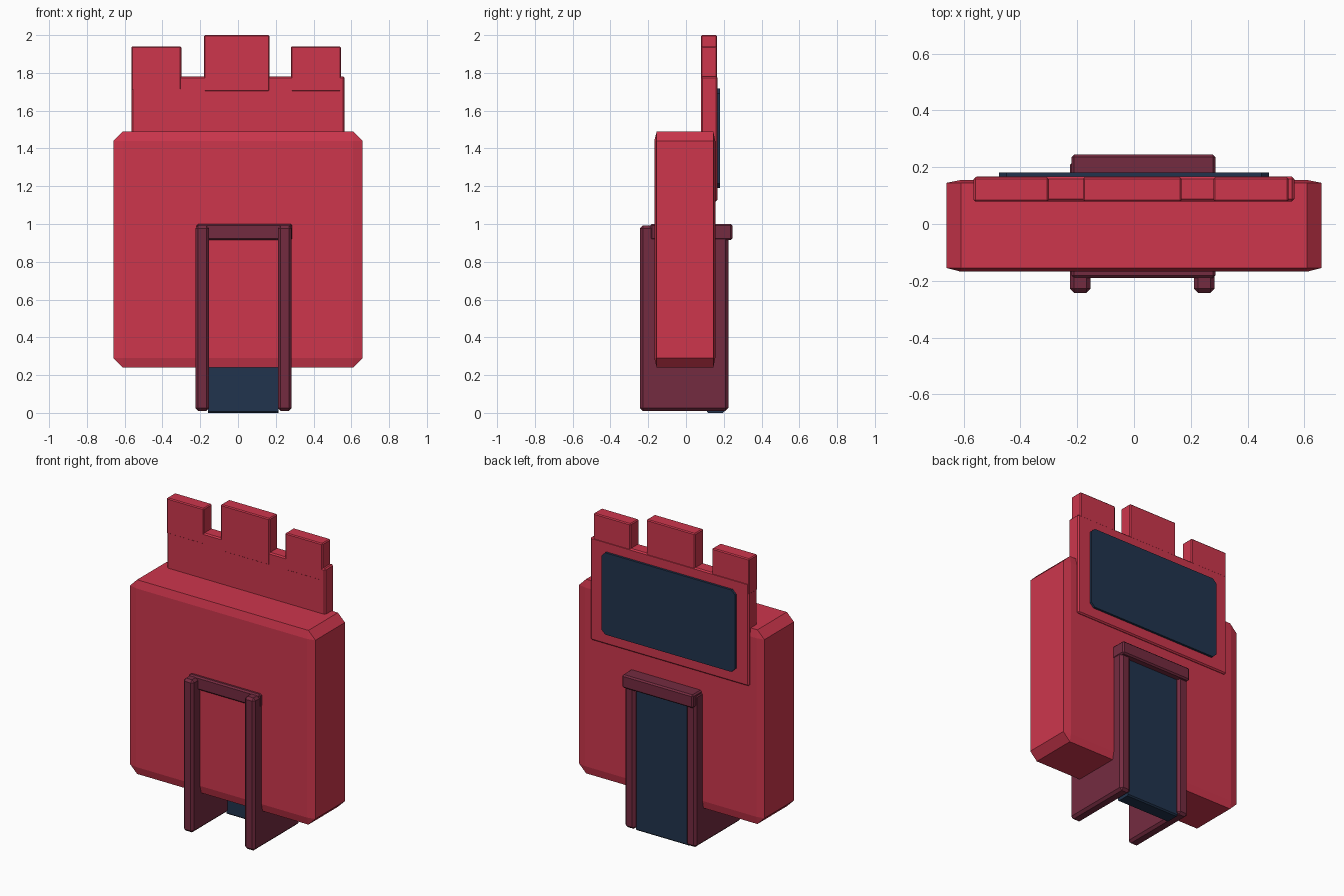
import bpy, bmesh

if "Cube" in bpy.data.objects:
    bpy.data.objects.remove(bpy.data.objects["Cube"])


def mat(name, col):
    m = bpy.data.materials.new(name)
    m.diffuse_color = (*col, 1)
    m.use_nodes = True
    m.node_tree.nodes["Principled BSDF"].inputs["Base Color"].default_value = m.diffuse_color
    return m


red = mat("red", (0.61, 0.037, 0.073))
maroon = mat("maroon", (0.175, 0.024, 0.051))
navy = mat("navy", (0.015, 0.034, 0.075))


def finish(name, bm, material):
    bmesh.ops.recalc_face_normals(bm, faces=bm.faces[:])
    me = bpy.data.meshes.new(name)
    bm.to_mesh(me)
    bm.free()
    me.materials.append(material)
    ob = bpy.data.objects.new(name, me)
    bpy.context.collection.objects.link(ob)
    return ob


def box(name, x, y, z, material, bevel=0.0, axes="xyz"):
    """Box from ranges; bevels the edges parallel to the given axes."""
    bm = bmesh.new()
    bmesh.ops.create_cube(bm, size=1)
    for v in bm.verts:
        v.co = [r[0] if c < 0 else r[1] for c, r in zip(v.co, (x, y, z))]
    if bevel:
        edges = []
        for e in bm.edges:
            d = e.verts[0].co - e.verts[1].co
            axis = max(range(3), key=lambda i: abs(d[i]))
            if "xyz"[axis] in axes:
                edges.append(e)
        bmesh.ops.bevel(bm, geom=edges, offset=bevel, segments=1,
                        affect='EDGES', clamp_overlap=True)
    return finish(name, bm, material)


# Main body: chamfered slab whose broad faces bulge slightly from the rim
bm = bmesh.new()
X, Z0, Z1, C = 0.66, 0.24, 1.49, 0.05
outline = [(-X + C, Z0), (X - C, Z0), (X, Z0 + C), (X, Z1 - C),
           (X - C, Z1), (-X + C, Z1), (-X, Z1 - C), (-X, Z0 + C)]
front = [bm.verts.new((x, -0.155, z)) for x, z in outline]
back = [bm.verts.new((x, 0.145, z)) for x, z in outline]
for i in range(8):
    j = (i + 1) % 8
    bm.faces.new((front[i], front[j], back[j], back[i]))
for ring, y in ((front, -0.168), (back, 0.155)):
    q = [bm.verts.new((x, y, z)) for x, z in
         ((-X + C, Z0 + C), (X - C, Z0 + C), (X - C, Z1 - C), (-X + C, Z1 - C))]
    bm.faces.new(q)
    for k in range(4):
        a, b = ring[2 * k], ring[2 * k + 1]
        n = (k + 1) % 4
        bm.faces.new((a, b, q[n], q[k]))
        bm.faces.new((b, ring[(2 * k + 2) % 8], q[n]))
finish("body", bm, red)

# Crenellated plate at the top of the back
box("back_plate", (-0.563, 0.565), (0.08, 0.167), (1.12, 1.782), red, 0.008)
for side, x0, x1, z0, z1 in (("left", -0.565, -0.30, 1.71, 1.94),
                             ("middle", -0.18, 0.168, 1.70, 2.0),
                             ("right", 0.28, 0.545, 1.70, 1.94)):
    box(side + "_battlement", (x0, x1), (0.079, 0.165), (z0, z1), red, 0.006)

# Dark window on the back plate
box("back_window", (-0.475, 0.475), (0.14, 0.181), (1.19, 1.717), navy, 0.025, "y")

# Door frame running through the body
for side, x0, x1 in (("left", -0.226, -0.153), ("right", 0.211, 0.284)):
    box(side + "_door_post", (x0, x1), (-0.243, 0.224), (0.01, 0.992), maroon, 0.015)
box("door_lintel", (-0.22, 0.287), (-0.19, 0.245), (0.915, 1.0), maroon, 0.009)

# Dark door between the posts
box("door", (-0.16, 0.215), (0.11, 0.203), (0.0, 0.925), navy, 0.008, "x")
